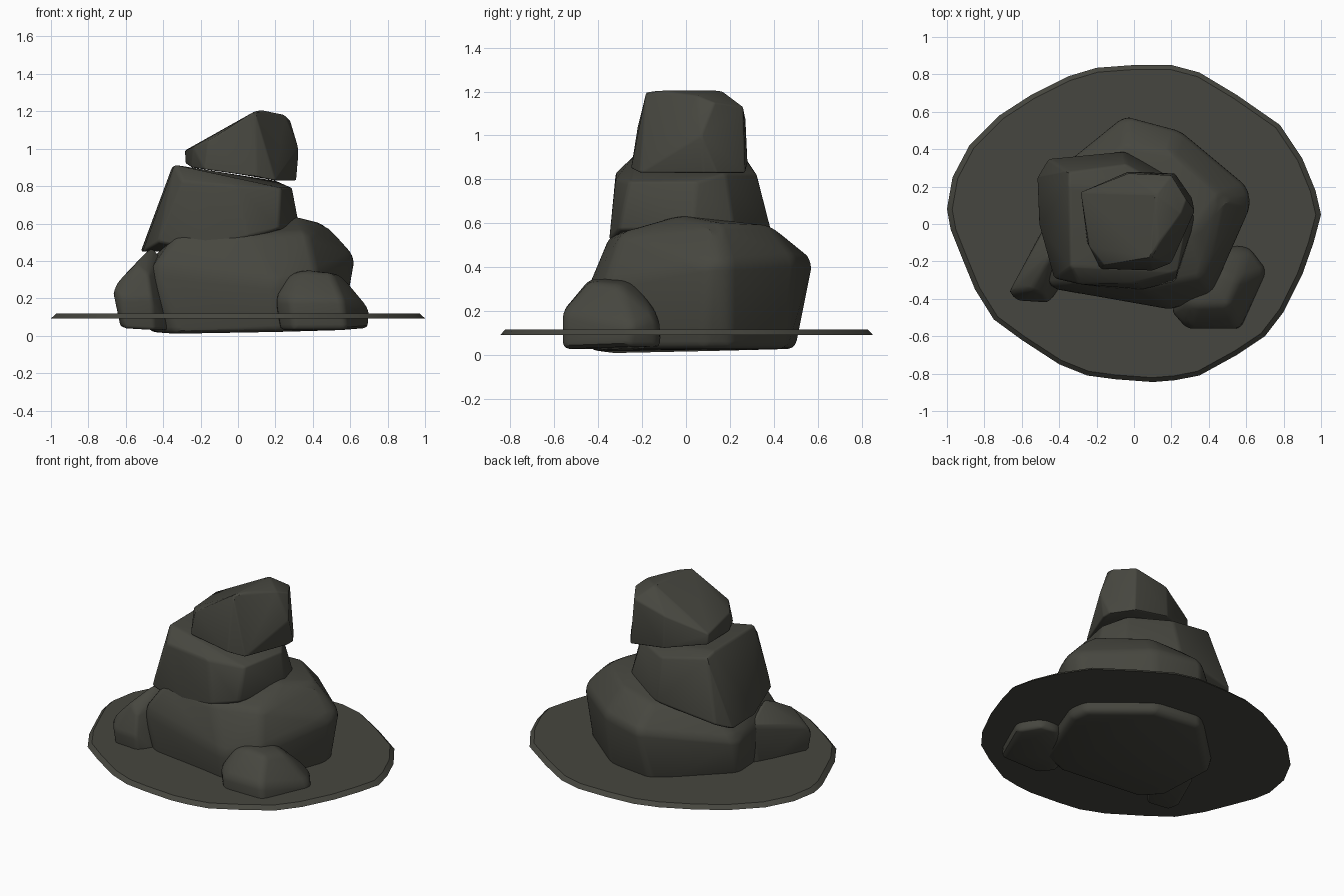
import bpy, bmesh, math

stone = bpy.data.materials.new("dark_olive_stone")
stone.diffuse_color = (0.062, 0.062, 0.05, 1)


def finish(bm, name, bevel):
    """Turn a bmesh into a softly shaded object with worn edges."""
    bmesh.ops.recalc_face_normals(bm, faces=bm.faces)
    me = bpy.data.meshes.new(name)
    bm.to_mesh(me)
    bm.free()
    me.materials.append(stone)
    ob = bpy.data.objects.new(name, me)
    bpy.context.collection.objects.link(ob)
    bpy.ops.object.select_all(action='DESELECT')
    ob.select_set(True)
    bpy.context.view_layer.objects.active = ob
    if bevel:
        mod = ob.modifiers.new("worn_edges", 'BEVEL')
        mod.width = bevel
        mod.segments = 3
        mod.limit_method = 'ANGLE'
        mod.angle_limit = math.radians(14)
        bpy.ops.object.modifier_apply(modifier=mod.name)
    bpy.ops.object.shade_smooth_by_angle(angle=math.radians(30))


def rock(name, points, bevel):
    """Chiselled boulder: hull around its corner points."""
    bm = bmesh.new()
    for p in points:
        bm.verts.new(p)
    hull = bmesh.ops.convex_hull(bm, input=bm.verts)
    loose = [g for g in hull["geom_interior"] if isinstance(g, bmesh.types.BMVert)]
    bmesh.ops.delete(bm, geom=loose, context='VERTS')
    bmesh.ops.dissolve_limit(bm, angle_limit=math.radians(9),
                             verts=bm.verts, edges=bm.edges)
    bmesh.ops.triangulate(bm, faces=[f for f in bm.faces if len(f.verts) > 4])
    finish(bm, name, bevel)


# thin ground slab with a sloping rim
outline = [(-1, .08), (-.97, .25), (-.88, .42), (-.72, .58), (-.55, .69), (-.35, .79),
           (-.2, .835), (0, .85), (.2, .85), (.35, .81), (.55, .69), (.78, .53),
           (.9, .35), (.97, .18), (1, .05), (.96, -.1), (.9, -.27), (.8, -.47),
           (.7, -.6), (.55, -.7), (.35, -.81), (.22, -.835), (.1, -.845), (-.1, -.83),
           (-.25, -.81), (-.4, -.75), (-.6, -.62), (-.75, -.51), (-.85, -.35),
           (-.92, -.18), (-.98, -.03)]
bm = bmesh.new()
low = [bm.verts.new((x, y, .093)) for x, y in outline]
top = [bm.verts.new((x * .972, y * .972, .118)) for x, y in outline]
bm.faces.new(low[::-1])
bm.faces.new(top)
for i in range(len(low)):
    j = (i + 1) % len(low)
    bm.faces.new((low[i], low[j], top[j], top[i]))
finish(bm, "ground_slab", 0)

# large bottom boulder
rock("bottom_boulder", [
    (-.1, .5, .03), (-.48, .13, .02), (-.46, -.25, .02), (-.32, -.37, .01),
    (.2, -.44, .02), (.39, -.38, .03), (.56, .08, .03), (.54, .2, .03), (.22, .46, .03),
    (-.05, .58, .43), (.25, .5, .44), (.61, .2, .42), (.63, .1, .42),
    (.42, -.37, .33), (.2, -.46, .28), (-.1, -.42, .33), (-.46, -.34, .36), (-.52, .2, .35),
    (-.05, .42, .56), (.2, .38, .59), (.47, .15, .6), (.33, -.03, .635),
    (.37, -.29, .56), (.05, -.35, .54), (-.33, -.31, .55), (-.3, .2, .55)], .035)

# slanted middle boulder
rock("middle_boulder", [
    (-.52, .25, .45), (-.51, 0, .45), (-.43, -.29, .5), (-.15, -.34, .45),
    (.05, -.35, .53), (.22, -.31, .57), (.33, .03, .58), (.26, .22, .57),
    (-.05, .39, .56), (-.46, .35, .5),
    (-.35, .28, .89), (-.34, -.23, .915), (-.3, -.32, .83), (0, -.32, .8),
    (.23, -.26, .79), (.29, .05, .79), (.2, .18, .83), (-.04, .32, .83),
    (-.35, .2, .91), (.2, 0, .83)], .025)

# wedge-shaped top boulder
rock("top_boulder", [
    (-.28, .17, .92), (-.25, -.1, .9), (-.18, -.24, .89), (.1, -.25, .85),
    (.2, -.21, .83), (.31, .08, .83), (.31, .14, .83), (.22, .27, .83), (-.03, .28, .87),
    (-.285, .17, .99), (-.24, -.12, 1.01), (-.16, -.22, 1.04), (.09, -.18, 1.2),
    (.13, -.1, 1.205), (.12, .16, 1.205), (.25, .05, 1.18), (.28, .13, 1.15),
    (.2, .26, 1.13), (-.03, .27, 1.08), (.325, .07, 1.0)], .02)

# small stone at the front right
rock("right_small_stone", [
    (.22, -.46, .03), (.3, -.56, .03), (.58, -.56, .03), (.7, -.27, .04),
    (.62, -.13, .04), (.5, -.11, .04), (.3, -.3, .03),
    (.19, -.46, .2), (.28, -.56, .2), (.56, -.56, .2), (.71, -.25, .14),
    (.61, -.12, .17), (.45, -.14, .2),
    (.27, -.42, .33), (.35, -.44, .35), (.5, -.43, .34), (.56, -.3, .32),
    (.4, -.24, .35)], .03)

# small stone leaning on the left
rock("left_small_stone", [
    (-.61, -.4, .04), (-.45, -.41, .03), (-.36, -.3, .03), (-.45, 0, .04),
    (-.5, -.05, .04), (-.63, -.33, .05),
    (-.67, -.37, .24), (-.62, -.41, .2), (-.46, -.42, .2), (-.65, -.33, .28),
    (-.55, -.35, .38), (-.5, -.2, .44), (-.46, -.18, .48), (-.47, 0, .36),
    (-.4, -.2, .4), (-.48, -.38, .33)], .025)
